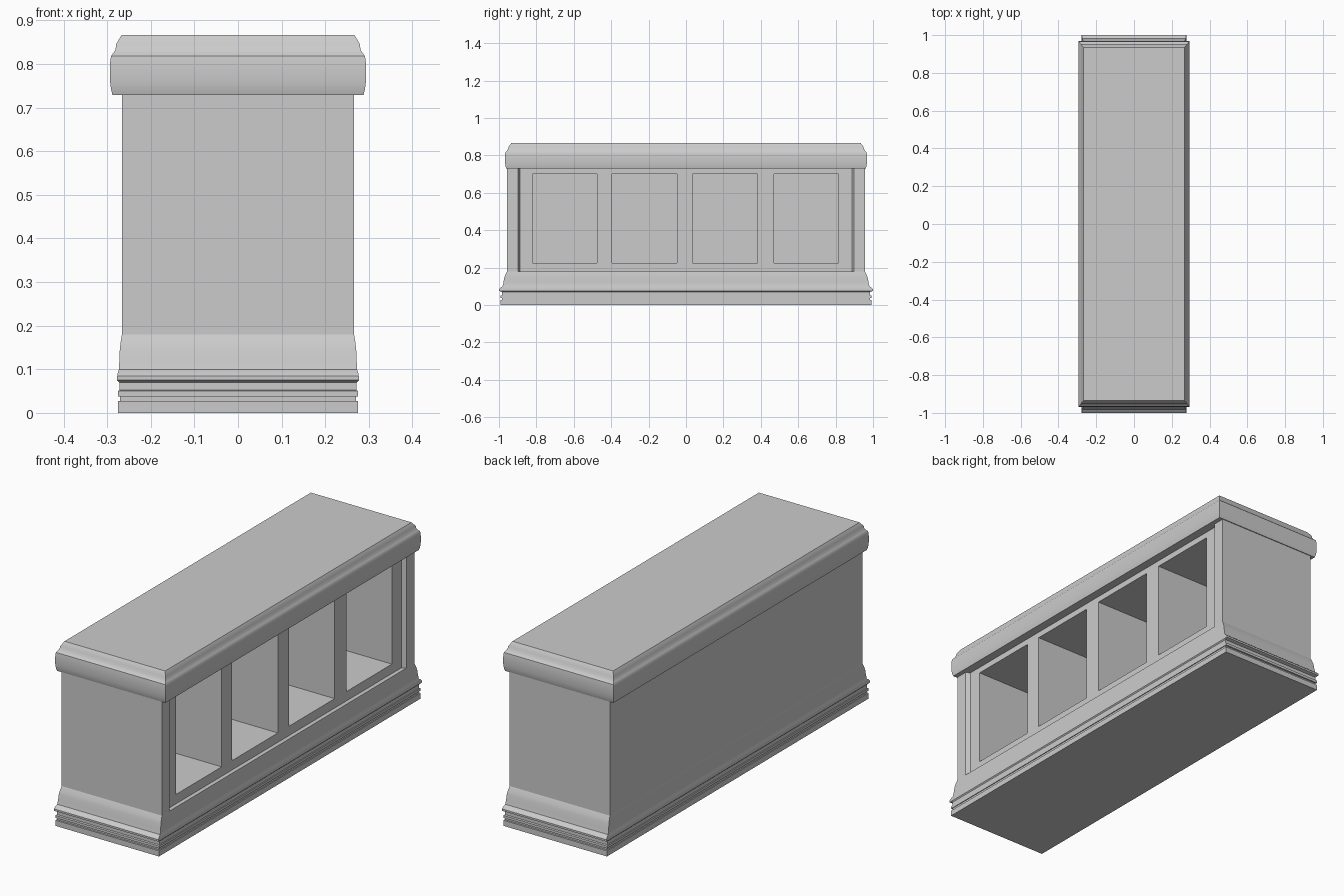
import bpy, bmesh, math

if "Cube" in bpy.data.objects:
    bpy.data.objects.remove(bpy.data.objects["Cube"])


def make_object(name, bm, smooth=False):
    bmesh.ops.recalc_face_normals(bm, faces=bm.faces)
    mesh = bpy.data.meshes.new(name)
    bm.to_mesh(mesh)
    bm.free()
    obj = bpy.data.objects.new(name, mesh)
    bpy.context.collection.objects.link(obj)
    if smooth:
        bpy.ops.object.select_all(action='DESELECT')
        obj.select_set(True)
        bpy.context.view_layer.objects.active = obj
        bpy.ops.object.shade_smooth_by_angle(angle=math.radians(35))
    return obj


def moulding(name, profile):
    """Mitred rectangular moulding: profile rows are (half x, half y, z)."""
    bm = bmesh.new()
    rings = [[bm.verts.new((sx * x, sy * y, z))
              for sx, sy in ((-1, -1), (1, -1), (1, 1), (-1, 1))]
             for x, y, z in profile]
    for low, high in zip(rings, rings[1:]):
        for i in range(4):
            j = (i + 1) % 4
            bm.faces.new((low[i], low[j], high[j], high[i]))
    bm.faces.new(rings[0])
    bm.faces.new(rings[-1])
    return make_object(name, bm, smooth=True)


def prism(name, outline, z0, z1):
    """Vertical prism over an xy outline."""
    bm = bmesh.new()
    face = bm.faces.new([bm.verts.new((x, y, z0)) for x, y in outline])
    new = bmesh.ops.extrude_face_region(bm, geom=[face])['geom']
    bmesh.ops.translate(bm, vec=(0, 0, z1 - z0),
                        verts=[v for v in new if isinstance(v, bmesh.types.BMVert)])
    return make_object(name, bm)


def block(name, x0, x1, y0, y1, z0, z1):
    return prism(name, [(x0, y0), (x1, y0), (x1, y1), (x0, y1)], z0, z1)


def cut(target, cutter):
    mod = target.modifiers.new("cut", 'BOOLEAN')
    mod.operation = 'DIFFERENCE'
    mod.solver = 'EXACT'
    mod.object = cutter
    bpy.context.view_layer.objects.active = target
    bpy.ops.object.modifier_apply(modifier=mod.name)
    bpy.data.objects.remove(cutter)


# Stepped plinth with ogee skirting
moulding("base_moulding", [
    (0.275, 0.992, 0.0), (0.275, 0.992, 0.027),
    (0.271, 0.983, 0.027), (0.271, 0.983, 0.038),
    (0.275, 0.992, 0.038), (0.275, 0.992, 0.050),
    (0.272, 0.984, 0.052), (0.272, 0.984, 0.070),
    (0.277, 1.000, 0.075), (0.277, 1.000, 0.084),
    (0.2755, 0.992, 0.092), (0.273, 0.981, 0.100),
    (0.272, 0.976, 0.120), (0.271, 0.972, 0.145),
    (0.269, 0.966, 0.162), (0.266, 0.957, 0.180)])

# Rounded counter top
moulding("counter_top", [
    (0.288, 0.961, 0.729), (0.291, 0.965, 0.742), (0.293, 0.967, 0.757),
    (0.2935, 0.968, 0.780), (0.293, 0.967, 0.805), (0.291, 0.965, 0.818),
    (0.286, 0.958, 0.825), (0.281, 0.952, 0.832), (0.279, 0.949, 0.846),
    (0.267, 0.934, 0.866)])

# Body with a shallow splayed recess on the open side
body = block("counter_body", -0.266, 0.266, -0.957, 0.957, 0.18, 0.729)
cut(body, prism("recess_cutter", [
    (0.246, -0.887), (0.266, -0.898), (0.35, -0.898),
    (0.35, 0.898), (0.266, 0.898), (0.246, 0.887)], 0.1, 0.8))

# Four deep storage cubbies
for centre in (-0.648, -0.222, 0.209, 0.643):
    cut(body, block("cubby_cutter", -0.235, 0.35,
                    centre - 0.173, centre + 0.173, 0.225, 0.70))
